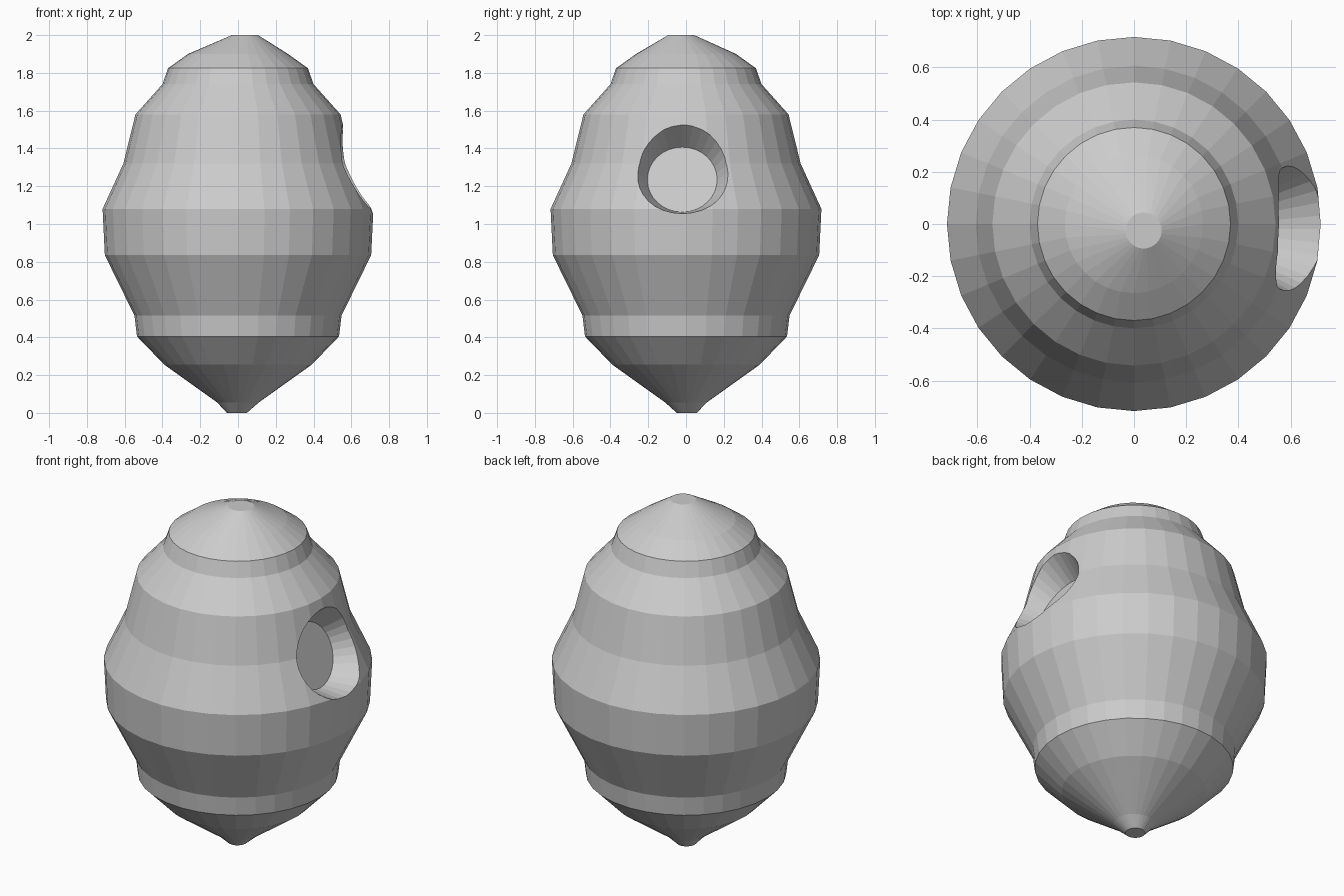
import bpy, bmesh
from math import cos, sin, pi, radians
from mathutils import Vector

if "Cube" in bpy.data.objects:
    bpy.data.objects.remove(bpy.data.objects["Cube"])

SIDES = 32


def lofted(name, rings):
    """Closed solid from (x, y, z, rx, ry) rings stacked along z."""
    bm = bmesh.new()
    loops = []
    for x, y, z, rx, ry in rings:
        loops.append([bm.verts.new((x + rx * cos(2 * pi * i / SIDES),
                                    y + ry * sin(2 * pi * i / SIDES), z))
                      for i in range(SIDES)])
    for a, b in zip(loops, loops[1:]):
        for i in range(SIDES):
            j = (i + 1) % SIDES
            bm.faces.new((a[i], a[j], b[j], b[i]))
    bm.faces.new(loops[0][::-1])
    bm.faces.new(loops[-1])
    bmesh.ops.recalc_face_normals(bm, faces=bm.faces)
    mesh = bpy.data.meshes.new(name)
    bm.to_mesh(mesh)
    bm.free()
    obj = bpy.data.objects.new(name, mesh)
    bpy.context.collection.objects.link(obj)
    return obj


# Hive body: stacked bands, with slightly off-centre end caps
profile = [(0.055, 0.11), (0.255, 0.39), (0.405, 0.535), (0.515, 0.548),
           (0.835, 0.705), (1.08, 0.717), (1.32, 0.607), (1.58, 0.543),
           (1.74, 0.40), (1.825, 0.37), (1.90, 0.265)]
rings = [(-0.006, 0.004, 0, 0.053, 0.053)]
rings += [(0, 0, z, r, r) for z, r in profile]
rings += [(0.037, -0.025, 2.0, 0.069, 0.069)]
body = lofted("hive_body", rings)

# Entrance hole: flared cutter tilted to follow the wall slope
depth = 0.5
cutter = lofted("entrance_cutter", [(0, 0, 0, 0.183, 0.185),
                                    (0, 0, depth, 0.183 + 0.42 * depth,
                                     0.185 + 0.55 * depth)])
cutter.location = (0.49, -0.02, 1.235)
axis = Vector((cos(radians(20)), 0, sin(radians(20))))
cutter.rotation_euler = (0, radians(70), 0)
cutter.hide_render = True
cutter.hide_set(True)

cut = body.modifiers.new("entrance", 'BOOLEAN')
cut.operation = 'DIFFERENCE'
cut.solver = 'EXACT'
cut.object = cutter
